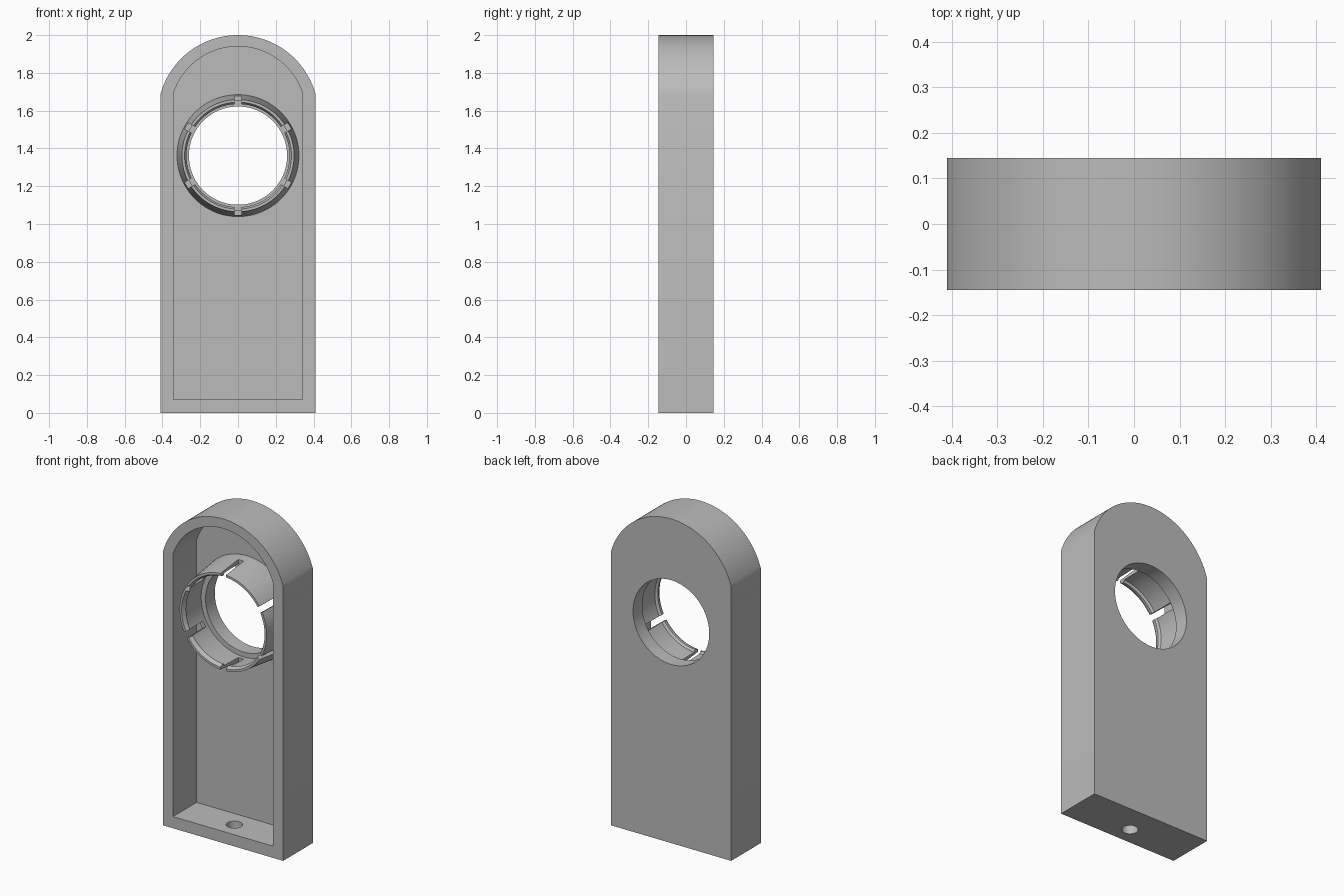
import bpy, bmesh, math
from mathutils import Matrix, Vector

if "Cube" in bpy.data.objects:
    bpy.data.objects.remove(bpy.data.objects["Cube"], do_unlink=True)

FRONT, BACK = -0.145, 0.145
WALL_Y = 0.085          # inner face of the back wall
RING_Z = 1.362          # height of the ring axis

grey = bpy.data.materials.new("plain grey")
grey.use_nodes = True
grey.diffuse_color = (0.5, 0.5, 0.5, 1)
grey.node_tree.nodes["Principled BSDF"].inputs["Base Color"].default_value = (0.5, 0.5, 0.5, 1)


def finish(name, bm):
    bmesh.ops.recalc_face_normals(bm, faces=bm.faces)
    mesh = bpy.data.meshes.new(name)
    bm.to_mesh(mesh)
    bm.free()
    mesh.materials.append(grey)
    obj = bpy.data.objects.new(name, mesh)
    bpy.context.collection.objects.link(obj)
    return obj


def arched_slab(name, half, bottom, corner, top, y0, y1, steps=64):
    """Rectangle with a circular arc on top, extruded along y."""
    rise = top - corner
    radius = (half ** 2 + rise ** 2) / (2 * rise)
    spread = math.asin(half / radius)
    points = [(-half, bottom), (half, bottom)]
    for i in range(steps + 1):
        a = spread * (1 - 2 * i / steps)
        points.append((radius * math.sin(a), top - radius + radius * math.cos(a)))
    bm = bmesh.new()
    face = bm.faces.new([bm.verts.new((x, y0, z)) for x, z in points])
    moved = bmesh.ops.extrude_face_region(bm, geom=[face])["geom"]
    bmesh.ops.translate(bm, verts=[v for v in moved if isinstance(v, bmesh.types.BMVert)],
                        vec=(0, y1 - y0, 0))
    return finish(name, bm)


def lathe(name, profile, steps=96):
    """Solid of revolution about the ring axis, from (radius, y) pairs."""
    bm = bmesh.new()
    loops = []
    for r, y in profile:
        loops.append([bm.verts.new((r * math.sin(math.tau * i / steps), y,
                                    RING_Z + r * math.cos(math.tau * i / steps)))
                      for i in range(steps)])
    for a, b in zip(loops, loops[1:]):
        for i in range(steps):
            j = (i + 1) % steps
            bm.faces.new((a[i], a[j], b[j], b[i]))
    bm.faces.new(loops[0])
    bm.faces.new(loops[-1])
    return finish(name, bm)


def combine(target, tool, operation):
    mod = target.modifiers.new(operation.lower(), "BOOLEAN")
    mod.operation = operation
    mod.solver = "EXACT"
    mod.object = tool
    bpy.context.view_layer.objects.active = target
    bpy.ops.object.modifier_apply(modifier=mod.name)
    bpy.data.objects.remove(tool, do_unlink=True)


# Arched housing, hollowed from the front
housing = arched_slab("housing", 0.41, 0, 1.69, 2.0, FRONT, BACK)
combine(housing, arched_slab("hollow", 0.342, 0.072, 1.69, 1.94, FRONT - 0.1, WALL_Y), "DIFFERENCE")

# Tapered ring standing on the back wall
combine(housing, lathe("ring", [(0.297, FRONT), (0.323, WALL_Y), (0.323, 0.115)]), "UNION")

# Bore with a snap lip at the tip, a pocket and a rear shoulder
bore = [(0.283, FRONT - 0.05), (0.283, FRONT), (0.273, -0.125), (0.273, -0.115),
        (0.286, -0.105), (0.29, 0.055), (0.26, 0.055), (0.26, BACK + 0.05)]
combine(housing, lathe("bore", bore), "DIFFERENCE")

# Six slots that split the ring into snap fingers
for k in range(6):
    bm = bmesh.new()
    bmesh.ops.create_cube(bm, size=1)
    bmesh.ops.scale(bm, vec=(0.037, 0.23, 0.14), verts=bm.verts)
    bmesh.ops.translate(bm, vec=(0, -0.085, 0.285), verts=bm.verts)
    bmesh.ops.rotate(bm, cent=(0, 0, 0), matrix=Matrix.Rotation(k * math.tau / 6, 3, "Y"), verts=bm.verts)
    bmesh.ops.translate(bm, vec=(0, 0, RING_Z), verts=bm.verts)
    combine(housing, finish("slot", bm), "DIFFERENCE")

# Cable hole in the floor
bm = bmesh.new()
bmesh.ops.create_cone(bm, cap_ends=True, segments=48, radius1=0.046, radius2=0.046, depth=0.3,
                      matrix=Matrix.Translation(Vector((0, -0.035, 0))))
combine(housing, finish("floor_hole", bm), "DIFFERENCE")

# Smooth curved walls, sharp edges kept
bpy.ops.object.select_all(action="DESELECT")
housing.select_set(True)
bpy.context.view_layer.objects.active = housing
bpy.ops.object.shade_smooth_by_angle(angle=math.radians(20))
